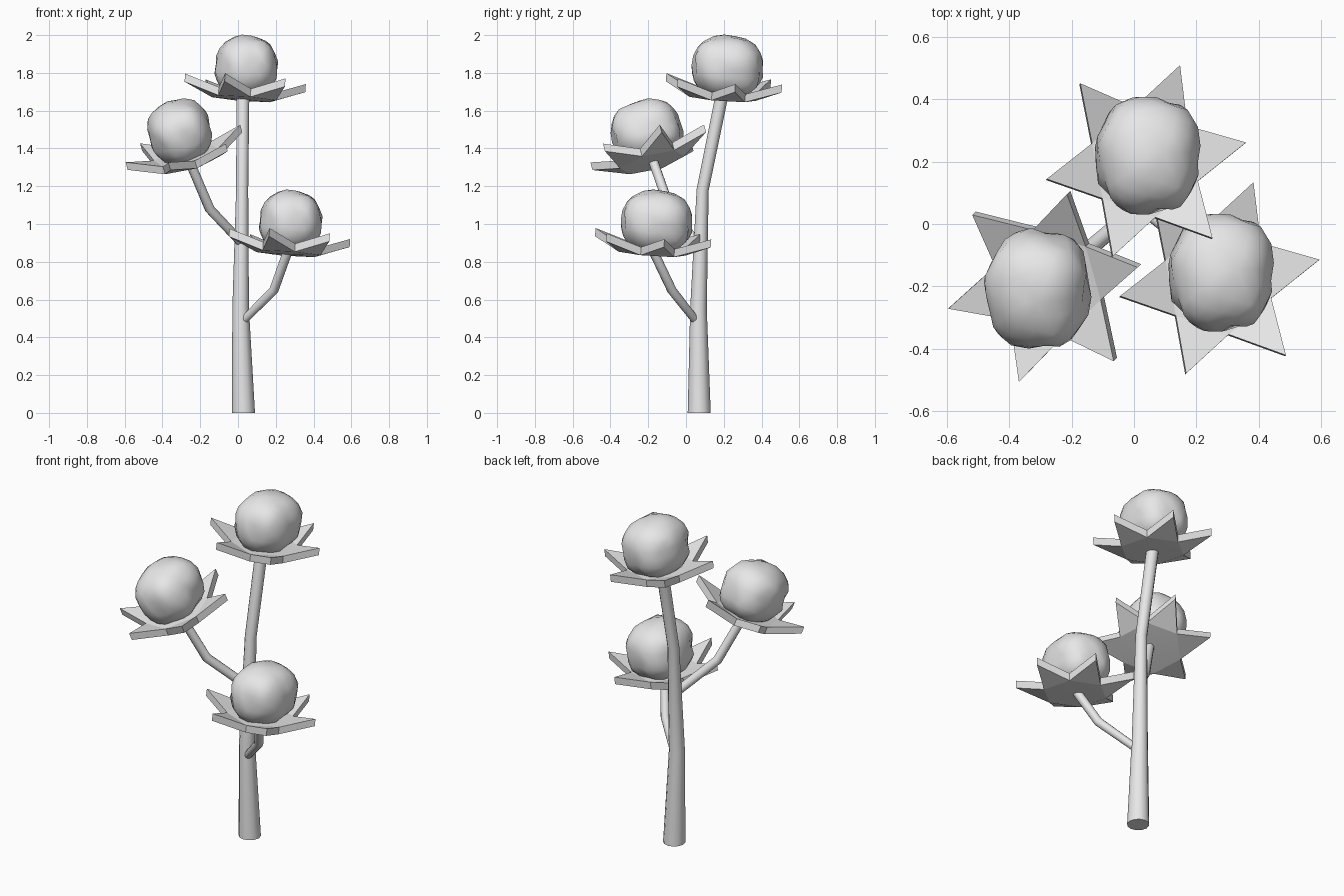
import bpy, bmesh, math
from mathutils import Vector, Matrix, noise

cube = bpy.data.objects.get("Cube")
if cube:
    bpy.data.objects.remove(cube, do_unlink=True)

grey = bpy.data.materials.new("pale_grey")
grey.use_nodes = True
grey.diffuse_color = (0.8, 0.8, 0.8, 1)
grey.node_tree.nodes["Principled BSDF"].inputs["Base Color"].default_value = (0.8, 0.8, 0.8, 1)

UP = Vector((0, 0, 1))


def add_object(name, bm, matrix=Matrix(), angle=30):
    bmesh.ops.recalc_face_normals(bm, faces=bm.faces)
    mesh = bpy.data.meshes.new(name)
    bm.to_mesh(mesh)
    bm.free()
    mesh.materials.append(grey)
    obj = bpy.data.objects.new(name, mesh)
    bpy.context.collection.objects.link(obj)
    obj.matrix_world = matrix
    bpy.ops.object.select_all(action='DESELECT')
    obj.select_set(True)
    bpy.context.view_layer.objects.active = obj
    bpy.ops.object.shade_smooth_by_angle(angle=math.radians(angle))


def bridge(bm, a, b):
    for i in range(len(a)):
        j = (i + 1) % len(a)
        bm.faces.new((a[i], a[j], b[j], b[i]))


# Tapered tube through a path of (point, radius) pairs
def tube(name, path, sides=12):
    bm = bmesh.new()
    points = [Vector(p) for p, r in path]
    rings = []
    for i, (p, r) in enumerate(path):
        before, after = points[max(i - 1, 0)], points[min(i + 1, len(path) - 1)]
        turn = UP.rotation_difference((after - before).normalized())
        ring = []
        for k in range(sides):
            a = math.tau * k / sides
            v = points[i] + turn @ Vector((r * math.cos(a), r * math.sin(a), 0))
            v.z = 0 if p[2] == 0 else v.z
            ring.append(bm.verts.new(v))
        rings.append(ring)
    for a, b in zip(rings, rings[1:]):
        bridge(bm, a, b)
    bm.faces.new(rings[0])
    bm.faces.new(rings[-1])
    add_object(name, bm, angle=40)


# Six-pointed calyx: flat hexagon with upturned pointed leaves
def calyx(name, matrix, phase, thick=0.043):
    bm = bmesh.new()
    rims = []
    for z in (0, thick):
        centre = bm.verts.new((0, 0, z - 0.006))
        rim = []
        for k in range(12):
            a = math.radians(phase + 30 * k)
            r, lift = (0.18, 0) if k % 2 else (0.326, 0.063)
            rim.append(bm.verts.new((r * math.cos(a), r * math.sin(a), z + lift)))
        for k in range(0, 12, 2):
            bm.faces.new((rim[k - 1], rim[k], rim[k + 1]))
            bm.faces.new((centre, rim[k - 1], rim[k + 1]))
        rims.append(rim)
    bridge(bm, *rims)
    add_object(name, bm, matrix, angle=12)


# Lumpy fluffy boll divided by twisting creases
def boll(name, matrix, lobes=5, power=2.5):
    bm = bmesh.new()
    bmesh.ops.create_icosphere(bm, subdivisions=3, radius=1)
    for v in bm.verts:
        d = v.co.normalized()
        r = sum(abs(c) ** power for c in d) ** (-1 / power)
        a = math.atan2(d.y, d.x) + 0.35 * d.z + 0.6
        step = math.tau / lobes
        gap = abs((a % step) - step / 2) * math.hypot(d.x, d.y)
        r -= 0.07 * math.exp(-(gap / 0.13) ** 2) * (1 - abs(d.z) ** 4)
        r += 0.06 * noise.noise(d * 2.3)
        v.co = Vector((0.165 * d.x, 0.188 * d.y, 0.165 * d.z)) * r
        v.co += Vector((0, 0.012, 0.17))
    add_object(name, bm, matrix, angle=35)


# Main stem and two side branches
tube("main_stem", [((0.029, 0.07, 0), 0.061), ((0.014, 0.066, 0.55), 0.044),
                   ((0.022, 0.088, 1.18), 0.032), ((0.026, 0.19, 1.68), 0.034)])
tube("left_branch", [((0.03, 0.05, 0.49), 0.022), ((0.19, -0.075, 0.65), 0.025),
                     ((0.265, -0.175, 0.86), 0.025)])
tube("right_branch", [((0.01, 0.05, 0.91), 0.025), ((-0.15, -0.085, 1.08), 0.026),
                      ((-0.262, -0.178, 1.345), 0.025)])

# Flower heads: base position, facing direction, leaf phase
heads = {
    "top": ((0.032, 0.195, 1.663), (0.074, 0.072, 1), 10.5),
    "left": ((0.267, -0.18, 0.843), (0.074, 0.072, 1), 10.5),
    "right": ((-0.265, -0.179, 1.327), (-0.27, -0.264, 1), 14),
}
for side, (base, facing, phase) in heads.items():
    turn = UP.rotation_difference(Vector(facing).normalized())
    matrix = Matrix.Translation(base) @ turn.to_matrix().to_4x4()
    calyx(side + "_calyx", matrix, phase)
    boll(side + "_boll", matrix)
